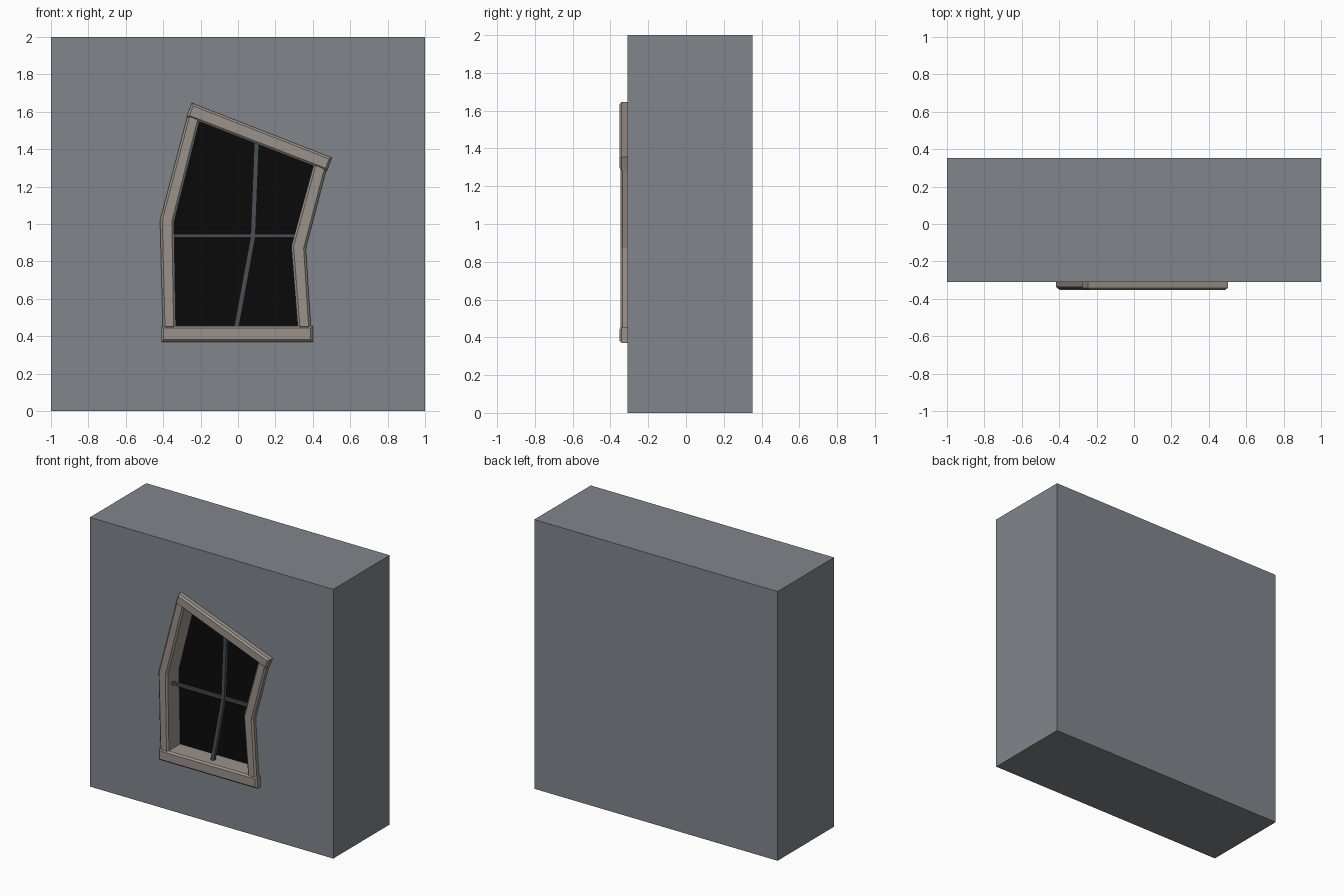
import bpy, bmesh
from mathutils import Vector

if "Cube" in bpy.data.objects:
    bpy.data.objects.remove(bpy.data.objects["Cube"])

FRONT, WALL, BACK, GLASS = -0.353, -0.31, 0.353, -0.205


def material(name, rgb):
    m = bpy.data.materials.new(name)
    m.diffuse_color = (*rgb, 1)
    m.use_nodes = True
    m.node_tree.nodes["Principled BSDF"].inputs["Base Color"].default_value = m.diffuse_color
    return m


def prism(name, outline, y0, y1, mat=None, chamfer=0):
    """Extrude an x-z outline from y0 (front) to y1, optionally chamfering the front edges."""
    bm = bmesh.new()
    face = bm.faces.new([bm.verts.new((x, y0, z)) for x, z in outline])
    rim = list(face.edges)
    ext = bmesh.ops.extrude_face_region(bm, geom=[face], use_keep_orig=True)
    for v in ext["geom"]:
        if isinstance(v, bmesh.types.BMVert):
            v.co.y = y1
    if chamfer:
        bmesh.ops.bevel(bm, geom=rim, offset=chamfer, segments=1,
                        affect='EDGES', profile=0.5)
    bmesh.ops.recalc_face_normals(bm, faces=bm.faces)
    me = bpy.data.meshes.new(name)
    bm.to_mesh(me)
    bm.free()
    ob = bpy.data.objects.new(name, me)
    bpy.context.collection.objects.link(ob)
    if mat:
        me.materials.append(mat)
    return ob


def strip(path, width):
    """Outline of a constant-width band along an x-z path."""
    pts = [Vector(p) for p in path]
    left, right = [], []
    for i, p in enumerate(pts):
        d = (pts[min(i + 1, len(pts) - 1)] - pts[max(i - 1, 0)]).normalized()
        n = Vector((-d.y, d.x)) * width / 2
        left.append(p + n)
        right.append(p - n)
    return left + right[::-1]


wood = material("weathered_wood", (0.33, 0.29, 0.26))
dark = material("black_glass", (0.003, 0.003, 0.003))
iron = material("dark_bar", (0.07, 0.08, 0.09))
stone = material("wall_grey", (0.22, 0.24, 0.26))

# Wall with a pocket for the window, cut along the middle of the frame
pocket = [(-0.36, 0.42), (-0.375, 1.015), (-0.24, 1.58), (0.44, 1.32), (0.325, 0.875), (0.355, 0.42)]
wall = prism("wall", [(-1, 0), (1, 0), (1, 2), (-1, 2)], WALL, BACK, stone)
cutter = prism("pocket_cutter", pocket, -0.5, GLASS + 0.02)
cutter.hide_render = True
cutter.hide_set(True)
cut = wall.modifiers.new("pocket", 'BOOLEAN')
cut.operation, cut.object, cut.solver = 'DIFFERENCE', cutter, 'EXACT'

# Glass at the bottom of the pocket
prism("window_glass", pocket, GLASS, GLASS + 0.02, dark)

# Crooked frame: sill, lintel and two bent jambs lining the pocket
frame = {
    "window_sill": ([(-0.41, 0.37), (0.40, 0.37), (0.40, 0.455), (-0.41, 0.455)], FRONT),
    "window_lintel": ([(-0.275, 1.573), (0.475, 1.283), (0.502, 1.355), (-0.247, 1.647)], FRONT),
    "left_jamb": ([(-0.402, 0.44), (-0.332, 0.44), (-0.342, 1.01), (-0.202, 1.565),
                   (-0.267, 1.59), (-0.417, 1.02)], FRONT + 0.005),
    "right_jamb": ([(0.32, 0.44), (0.39, 0.44), (0.363, 0.87), (0.475, 1.30),
                    (0.408, 1.33), (0.285, 0.88)], FRONT + 0.005),
}
for name, (outline, front) in frame.items():
    prism(name, outline, front, GLASS + 0.01, wood, 0.012)

# Glazing bars
prism("vertical_bar", strip([(-0.008, 0.45), (0.08, 0.93), (0.1, 1.45)], 0.026), -0.295, -0.27, iron)
prism("horizontal_bar", strip([(-0.35, 0.937), (0.31, 0.937)], 0.02), -0.293, -0.272, iron)
